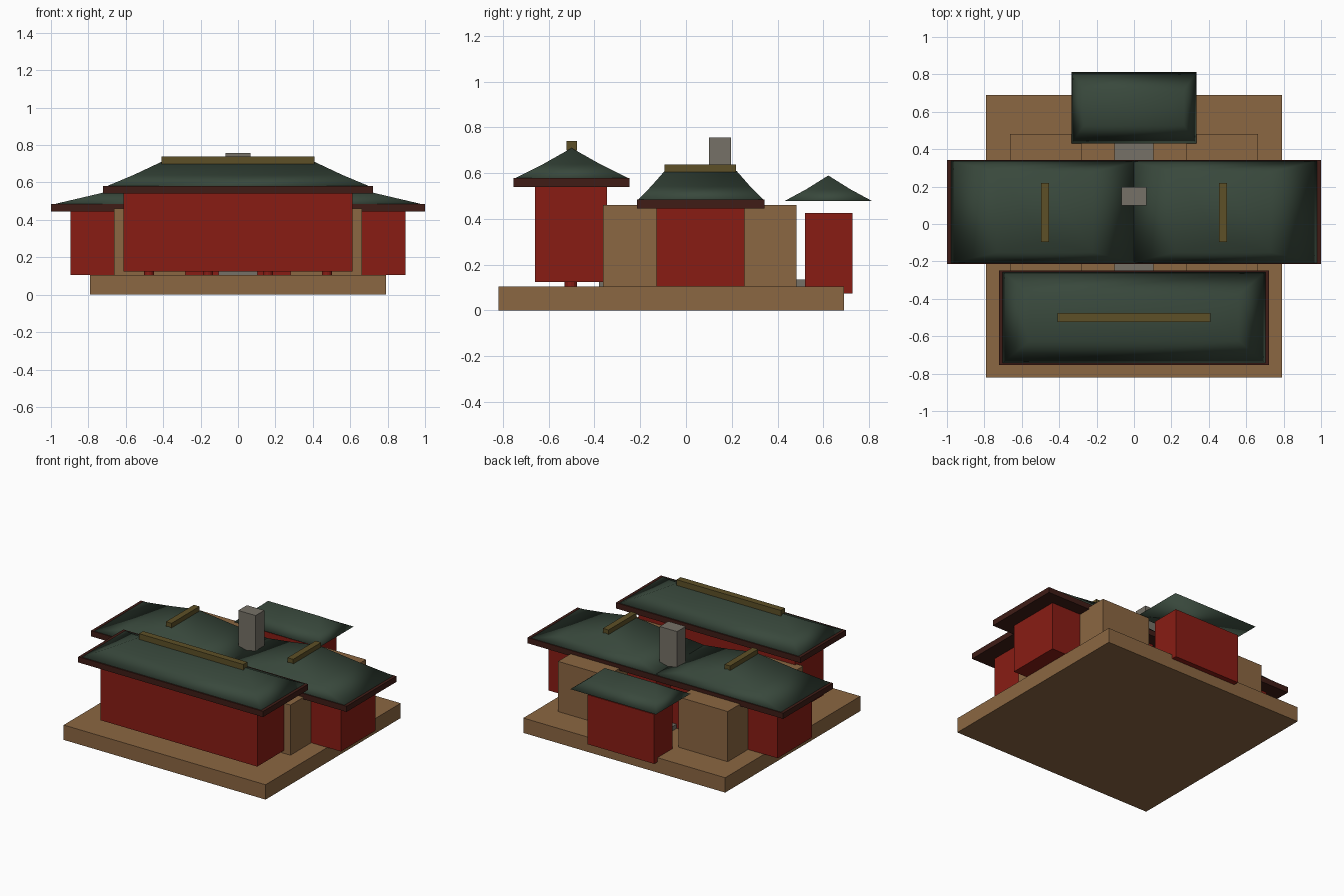
import bpy

if "Cube" in bpy.data.objects:
    bpy.data.objects.remove(bpy.data.objects["Cube"])

def mat(name, r, g, b):
    m = bpy.data.materials.new(name)
    m.diffuse_color = (r, g, b, 1)
    m.use_nodes = True
    m.node_tree.nodes["Principled BSDF"].inputs["Base Color"].default_value = m.diffuse_color
    return m

RED = mat("red_wall", .25, .012, .007)
TAN = mat("tan_stone", .26, .135, .054)
BROWN = mat("dark_eave", .05, .012, .008)
GREEN = mat("green_tile", .04, .065, .045)
GOLD = mat("ridge_gold", .11, .08, .02)
STONE = mat("grey_stone", .18, .165, .135)

def mesh(name, verts, faces, material):
    me = bpy.data.meshes.new(name)
    me.from_pydata(verts, [], faces)
    me.materials.append(material)
    ob = bpy.data.objects.new(name, me)
    bpy.context.collection.objects.link(ob)
    return ob

def box(name, x0, x1, y0, y1, z0, z1, material):
    v = [(x, y, z) for z in (z0, z1) for x, y in ((x0, y0), (x1, y0), (x1, y1), (x0, y1))]
    f = [(3, 2, 1, 0), (4, 5, 6, 7)] + [(i, (i + 1) % 4, (i + 1) % 4 + 4, i + 4) for i in range(4)]
    return mesh(name, v, f, material)

def hip_roof(name, cx, cy, hx, hy, rx, ry, z0, zm, z1):
    """Smooth hip roof: eave ring, half-way ring and a ridge line (rx or ry is 0)."""
    corners = ((-1, -1), (1, -1), (1, 1), (-1, 1))
    mx, my = (hx + rx) / 2, (hy + ry) / 2
    v = [(cx + sx * hx, cy + sy * hy, z0) for sx, sy in corners]
    v += [(cx + sx * mx, cy + sy * my, zm) for sx, sy in corners]
    v += [(cx - rx, cy - ry, z1), (cx + rx, cy + ry, z1)]
    f = [(3, 2, 1, 0)] + [(i, (i + 1) % 4, (i + 1) % 4 + 4, i + 4) for i in range(4)]
    if rx > 0:
        f += [(4, 5, 9, 8), (5, 6, 9), (6, 7, 8, 9), (7, 4, 8)]
    else:
        f += [(4, 5, 8), (5, 6, 9, 8), (6, 7, 9), (7, 4, 8, 9)]
    ob = mesh(name, v, f, GREEN)
    ob.data.polygons.foreach_set("use_smooth", [True] * len(f))
    return ob

# Terrace and central path
box("terrace", -.79, .79, -.82, .69, 0, .105, TAN)
box("path", -.105, .105, -.38, .55, .10, .135, STONE)

# Front hall
box("front_hall", -.613, .613, -.66, -.345, .125, .54, RED)
box("front_eave", -.723, .723, -.753, -.248, .54, .58, BROWN)
hip_roof("front_roof", 0, -.5, .707, .248, .41, 0, .578, .64, .71)
box("front_ridge", -.408, .408, -.523, -.477, .70, .74, GOLD)

# Columns under the front hall
for i, x in enumerate((-.475, -.16, .16, .475)):
    bpy.ops.mesh.primitive_cylinder_add(vertices=12, radius=.027, depth=.2, location=(x, -.503, .2))
    col = bpy.context.object
    col.name = f"column_{i + 1}"
    col.data.materials.append(RED)

# Mirrored side wings and stone courts
for side, s in (("left", -1), ("right", 1)):
    c = .476 * s
    box(side + "_wing", c - .42, c + .42, -.13, .255, .105, .445, RED)
    box(side + "_eave", c - .524, c + .524, -.215, .343, .445, .485, BROWN)
    hip_roof(side + "_roof", c, .064, .512, .275, 0, .157, .483, .543, .61)
    box(side + "_ridge", c - .022, c + .022, -.095, .218, .60, .637, GOLD)
    k = .472 * s
    box(side + "_court", k - .192, k + .192, -.362, .482, .105, .46, TAN)

# Rear pavilion
box("rear_hall", -.26, .26, .52, .727, .075, .425, RED)
hip_roof("rear_roof", 0, .622, .335, .192, .2, 0, .478, .53, .59)

# Chimney
box("chimney", -.068, .068, .10, .197, .45, .757, STONE)
